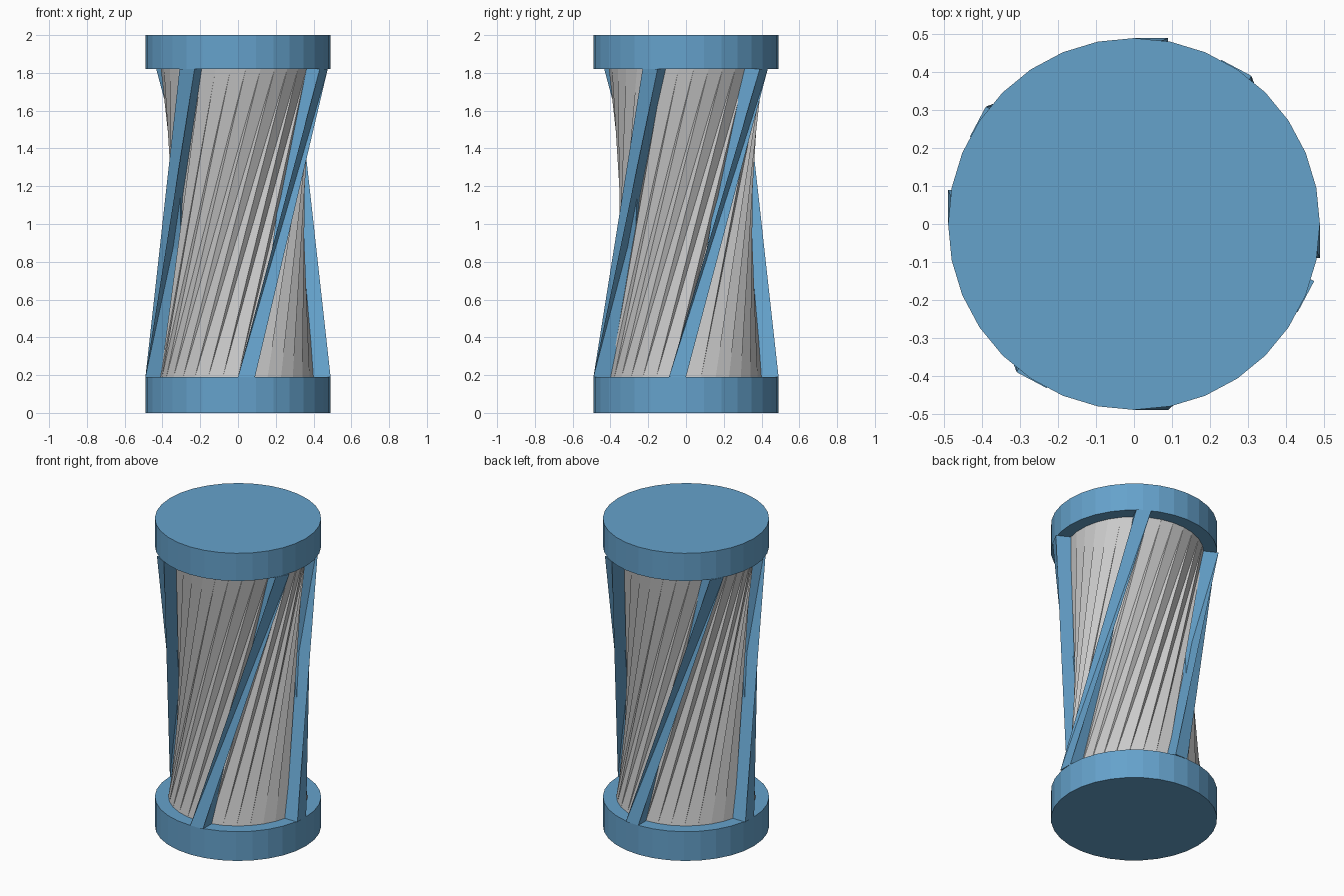
import bpy, bmesh, math

if "Cube" in bpy.data.objects:
    bpy.data.objects.remove(bpy.data.objects["Cube"])

Z0, Z1 = 0.19, 1.82            # inner faces of the two end caps
TWIST = math.radians(62)
SIDES = 32

blue = bpy.data.materials.new("blue")
blue.diffuse_color = (0.13, 0.36, 0.60, 1)
blue.use_nodes = True
blue.node_tree.nodes["Principled BSDF"].inputs["Base Color"].default_value = blue.diffuse_color


def extrude(name, profile, z0, z1, twist=0.0, material=None):
    """Straight-ruled extrusion of a counter-clockwise profile, top turned by twist."""
    bm = bmesh.new()
    c, s = math.cos(twist), math.sin(twist)
    bottom = [bm.verts.new((x, y, z0)) for x, y in profile]
    top = [bm.verts.new((x * c - y * s, x * s + y * c, z1)) for x, y in profile]
    bm.faces.new(bottom[::-1])
    bm.faces.new(top)
    n = len(profile)
    for i in range(n):
        j = (i + 1) % n
        if twist:
            bm.faces.new((bottom[i], bottom[j], top[j]))
            bm.faces.new((bottom[i], top[j], top[i]))
        else:
            bm.faces.new((bottom[i], bottom[j], top[j], top[i]))
    mesh = bpy.data.meshes.new(name)
    bm.to_mesh(mesh)
    bm.free()
    obj = bpy.data.objects.new(name, mesh)
    bpy.context.collection.objects.link(obj)
    if material:
        mesh.materials.append(material)
    return obj


def circle(r):
    return [(r * math.cos(math.tau * i / SIDES), r * math.sin(math.tau * i / SIDES))
            for i in range(SIDES)]


def box(x0, x1, y0, y1):
    return [(x0, y0), (x1, y0), (x1, y1), (x0, y1)]


# End caps
extrude("bottom_cap", circle(0.49), 0, Z0, material=blue)
extrude("top_cap", circle(0.49), Z1, 2, material=blue)

# Waisted grey core
extrude("core", circle(0.41), Z0, Z1, TWIST)

# Four slanted struts, rooted inside the core
struts = {
    "front_strut": box(0, 0.09, -0.49, -0.30),
    "back_strut": box(0, 0.09, 0.30, 0.49),
    "right_strut": box(0.30, 0.49, -0.09, 0),
    "left_strut": box(-0.49, -0.30, 0, 0.09),
}
for name, profile in struts.items():
    extrude(name, profile, Z0, Z1, TWIST, blue)
